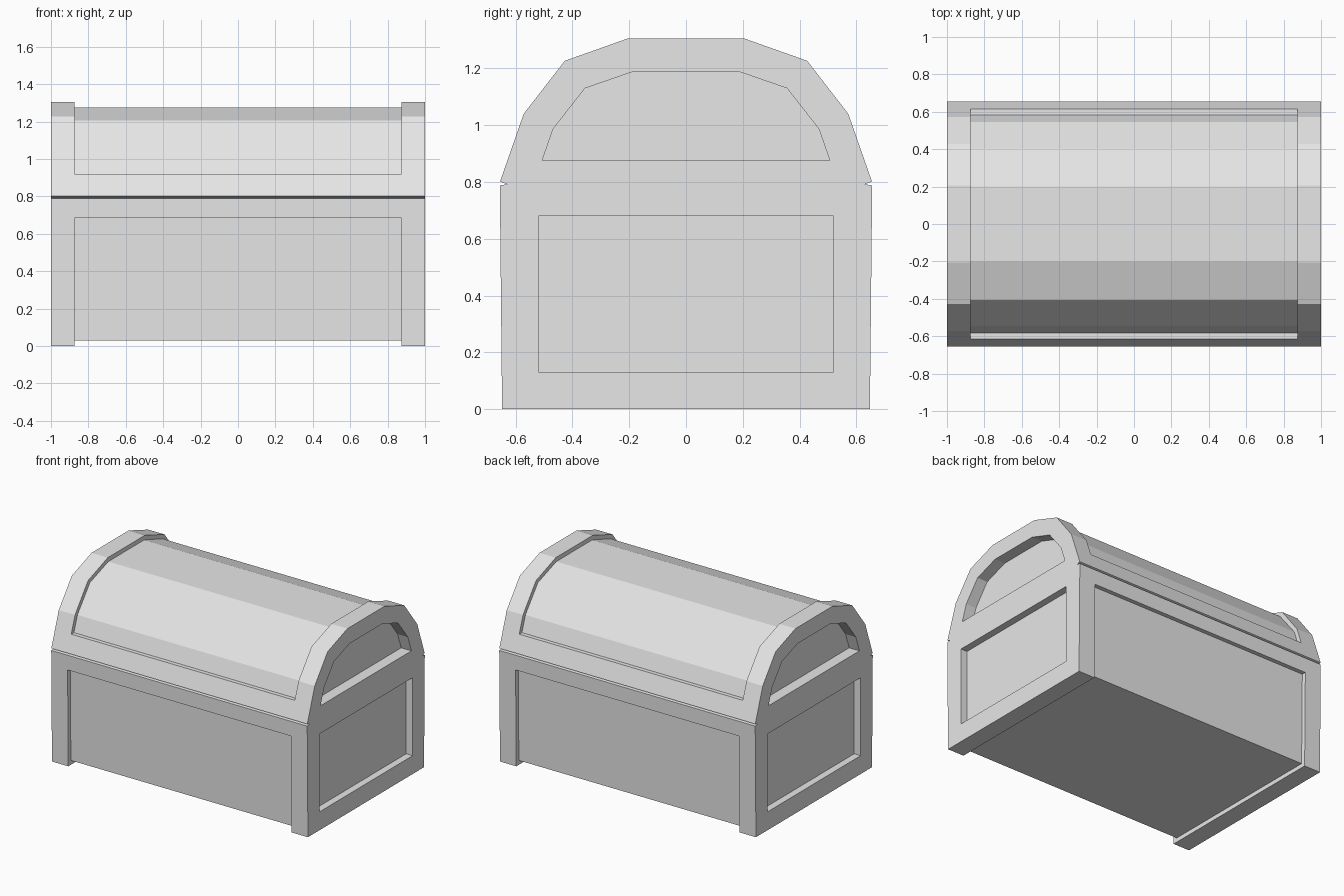
import bpy
import bmesh

cube = bpy.data.objects.get("Cube")
if cube:
    bpy.data.objects.remove(cube, do_unlink=True)

# Single plain grey
grey = bpy.data.materials.new("plain grey")
grey.use_nodes = True
grey.diffuse_color = (0.8, 0.8, 0.8, 1)
grey.node_tree.nodes["Principled BSDF"].inputs["Base Color"].default_value = (0.8, 0.8, 0.8, 1)


def extrude_profile(name, half, x0, x1):
    """Mirror a half profile of (y, z) points across y = 0 and extrude it along x."""
    points = half + [(-y, z) for y, z in reversed(half)]
    bm = bmesh.new()
    face = bm.faces.new([bm.verts.new((x0, y, z)) for y, z in points])
    out = bmesh.ops.extrude_face_region(bm, geom=[face])
    moved = [v for v in out["geom"] if isinstance(v, bmesh.types.BMVert)]
    bmesh.ops.translate(bm, vec=(x1 - x0, 0, 0), verts=moved)
    bmesh.ops.recalc_face_normals(bm, faces=bm.faces)
    mesh = bpy.data.meshes.new(name)
    bm.to_mesh(mesh)
    bm.free()
    mesh.materials.append(grey)
    obj = bpy.data.objects.new(name, mesh)
    bpy.context.collection.objects.link(obj)
    return obj


def carve(target, name, half, x0, x1):
    """Cut an extruded profile out of the target and discard the cutter."""
    cutter = extrude_profile(name, half, x0, x1)
    cutter.hide_render = True
    mod = target.modifiers.new(name, 'BOOLEAN')
    mod.operation = 'DIFFERENCE'
    mod.solver = 'EXACT'
    mod.object = cutter
    bpy.context.view_layer.objects.active = target
    bpy.ops.object.modifier_apply(modifier=mod.name)
    bpy.data.objects.remove(cutter, do_unlink=True)


# Chest with arched lid and a thin groove where lid meets base
chest = extrude_profile("chest", [
    (0.648, 0), (0.656, 0.788), (0.63, 0.792), (0.655, 0.802),
    (0.572, 1.04), (0.427, 1.227), (0.207, 1.305)], -1, 1)

# Recessed front, back and underside between the end frames
carve(chest, "base_panel_cut", [
    (0.8, -0.2), (0.8, 0.683), (0.625, 0.683), (0.618, 0.03)], -0.873, 0.873)

# Recessed lid top between the end frames
carve(chest, "lid_panel_cut", [
    (0.8, 1.5), (0.8, 0.92), (0.584, 0.92), (0.545, 1.03),
    (0.405, 1.205), (0.2, 1.275)], -0.873, 0.873)

# Recessed panels in both ends
for side in (-1, 1):
    carve(chest, "end_base_cut", [(0.52, 0.13), (0.52, 0.68)],
          side * 0.95, side * 1.2)
    carve(chest, "end_lid_cut", [
        (0.507, 0.875), (0.468, 0.987), (0.356, 1.13), (0.183, 1.19)],
        side * 0.92, side * 1.2)

for poly in chest.data.polygons:
    poly.use_smooth = False
    poly.material_index = 0
